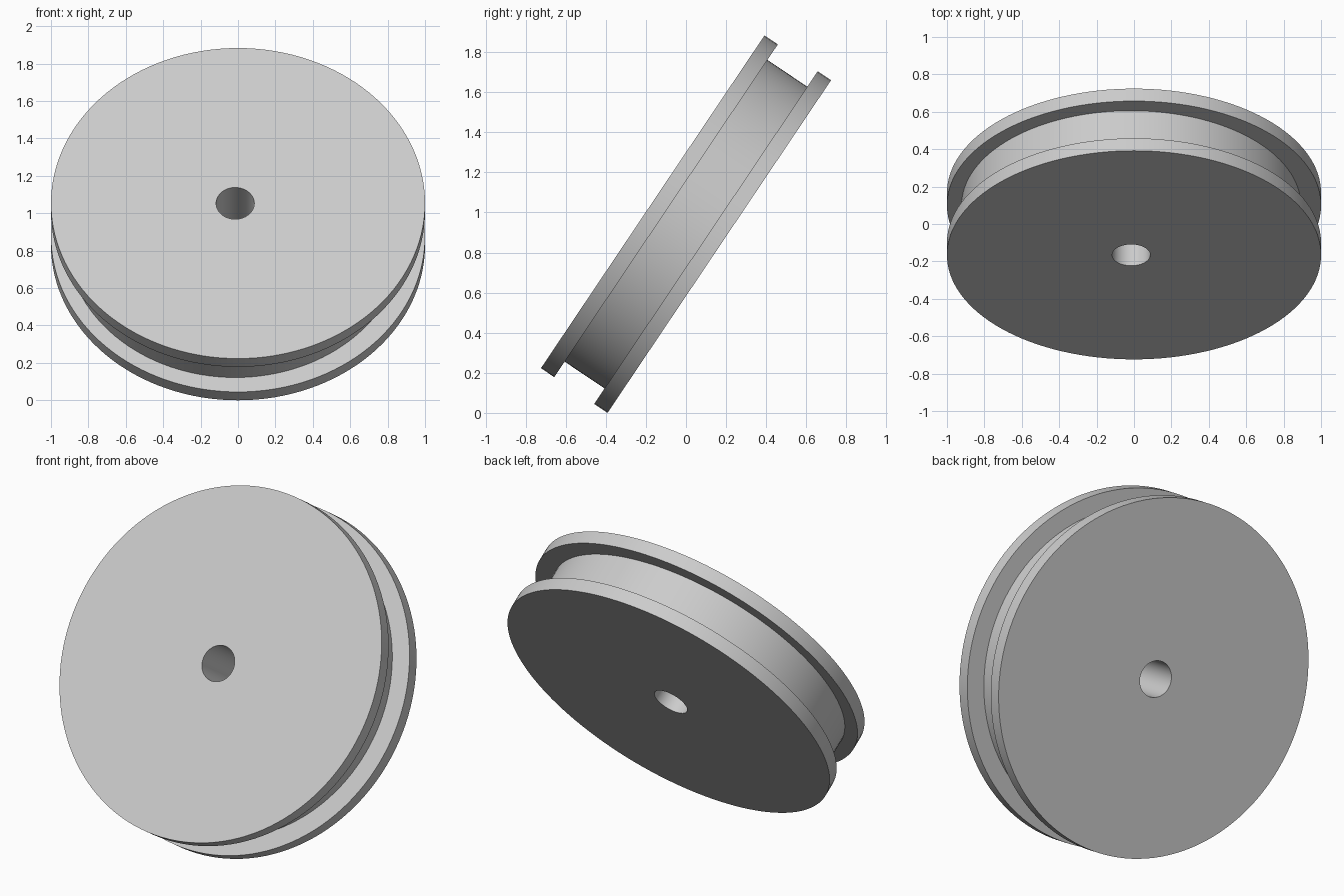
import bpy
import bmesh
from math import cos, sin, pi, radians

default = bpy.data.objects.get("Cube")
if default:
    bpy.data.objects.remove(default, do_unlink=True)

SEGMENTS = 128
TILT = radians(56.1)
RIM, HUB, BORE = 1.0, 0.907, 0.102   # radii
HALF, GROOVE = 0.2, 0.12             # half widths of wheel and groove
SHIFT = -0.015                       # hub and bore sit slightly off centre

# Plain grey material
grey = bpy.data.materials.new("light grey")
grey.use_nodes = True
colour = (0.6, 0.6, 0.6, 1)
grey.diffuse_color = colour
grey.node_tree.nodes["Principled BSDF"].inputs["Base Color"].default_value = colour

# Closed cross-section: radius, sideways shift, position along the axle
section = [
    (BORE, SHIFT, -HALF), (RIM, 0, -HALF), (RIM, 0, -GROOVE),
    (HUB, SHIFT, -GROOVE), (HUB, SHIFT, GROOVE),
    (RIM, 0, GROOVE), (RIM, 0, HALF), (BORE, SHIFT, HALF),
]

# Sweep the section into a grooved wheel with a through bore
bm = bmesh.new()
angles = [2 * pi * i / SEGMENTS for i in range(SEGMENTS)]
rings = [[bm.verts.new((r * cos(a) + dx, r * sin(a), h)) for a in angles]
         for r, dx, h in section]
for k, ring in enumerate(rings):
    following = rings[(k + 1) % len(rings)]
    for i in range(SEGMENTS):
        j = (i + 1) % SEGMENTS
        bm.faces.new((ring[i], ring[j], following[j], following[i]))
bmesh.ops.recalc_face_normals(bm, faces=bm.faces[:])

mesh = bpy.data.meshes.new("grooved_wheel")
bm.to_mesh(mesh)
bm.free()
mesh.materials.append(grey)

# Lean the wheel back so that its lower edge rests on the floor
wheel = bpy.data.objects.new("grooved_wheel", mesh)
wheel.rotation_euler.x = TILT
wheel.location.z = RIM * sin(TILT) + HALF * cos(TILT)
bpy.context.collection.objects.link(wheel)

bpy.ops.object.select_all(action='DESELECT')
wheel.select_set(True)
bpy.context.view_layer.objects.active = wheel
bpy.ops.object.shade_smooth_by_angle(angle=radians(30))
